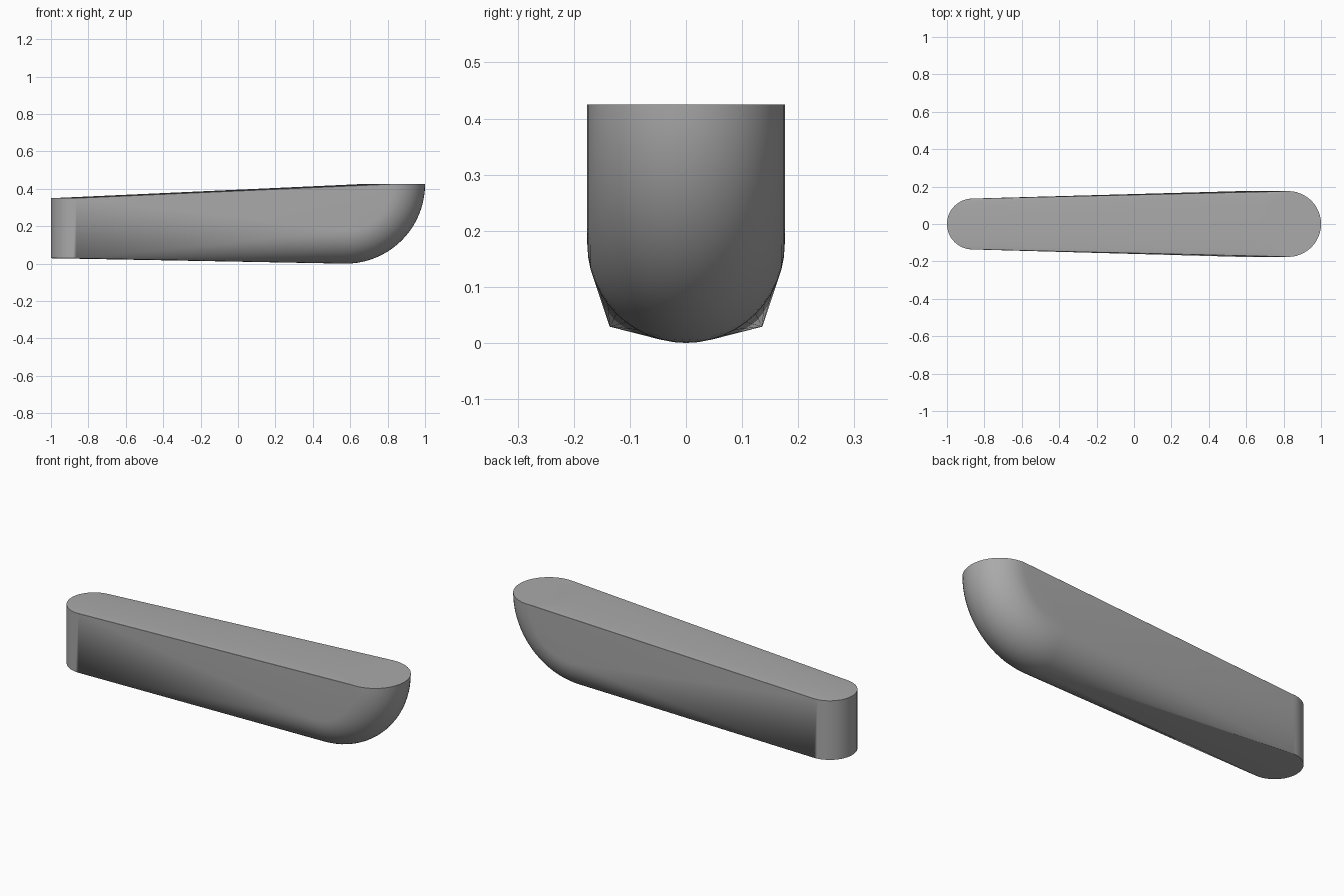
import bpy
import bmesh
from math import sin, cos, pi, radians
from mathutils import Vector

cube = bpy.data.objects.get("Cube")
if cube:
    bpy.data.objects.remove(cube, do_unlink=True)

STEPS = 48        # points around each ring
SWEEP = 20        # rings along the rounded nose
TOP = 0.425

# one plain grey for the whole body
grey = bpy.data.materials.new("mid grey")
grey.use_nodes = True
colour = (0.40, 0.40, 0.40, 1)
grey.diffuse_color = colour
grey.node_tree.nodes["Principled BSDF"].inputs["Base Color"].default_value = colour


def ring(centre, axis, radius):
    """Points of a circle spanned by y and the given axis."""
    side = Vector((0, 1, 0))
    return [centre + radius * (axis * cos(a) + side * sin(a))
            for a in (2 * pi * i / STEPS for i in range(STEPS))]


points = []

# tail: upright cylinder
for z in (0.029, 0.35):
    points += ring(Vector((-0.864, 0, z)), Vector((1, 0, 0)), 0.136)

# nose: disc swept through a quarter turn, from upright to level
nose_radius = 0.176
pivot = Vector((1 - TOP, 0, TOP))
for k in range(SWEEP + 1):
    a = pi / 2 * k / SWEEP
    outward = Vector((sin(a), 0, -cos(a)))
    points += ring(pivot + outward * (TOP - nose_radius), outward, nose_radius)

# body: skin stretched tightly over tail and nose
bm = bmesh.new()
for p in points:
    bm.verts.new(p)
hull = bmesh.ops.convex_hull(bm, input=bm.verts[:])
loose = set(hull["geom_interior"] + hull["geom_unused"])
bmesh.ops.delete(bm, geom=[v for v in loose if isinstance(v, bmesh.types.BMVert)],
                 context='VERTS')
bmesh.ops.dissolve_limit(bm, angle_limit=radians(0.1), verts=bm.verts[:], edges=bm.edges[:])
bmesh.ops.recalc_face_normals(bm, faces=bm.faces[:])

mesh = bpy.data.meshes.new("body")
bm.to_mesh(mesh)
bm.free()
mesh.materials.append(grey)
body = bpy.data.objects.new("body", mesh)
bpy.context.collection.objects.link(body)

# smooth curves, crisp top and bottom rims
bpy.ops.object.select_all(action='DESELECT')
body.select_set(True)
bpy.context.view_layer.objects.active = body
bpy.ops.object.shade_smooth_by_angle(angle=radians(30))
